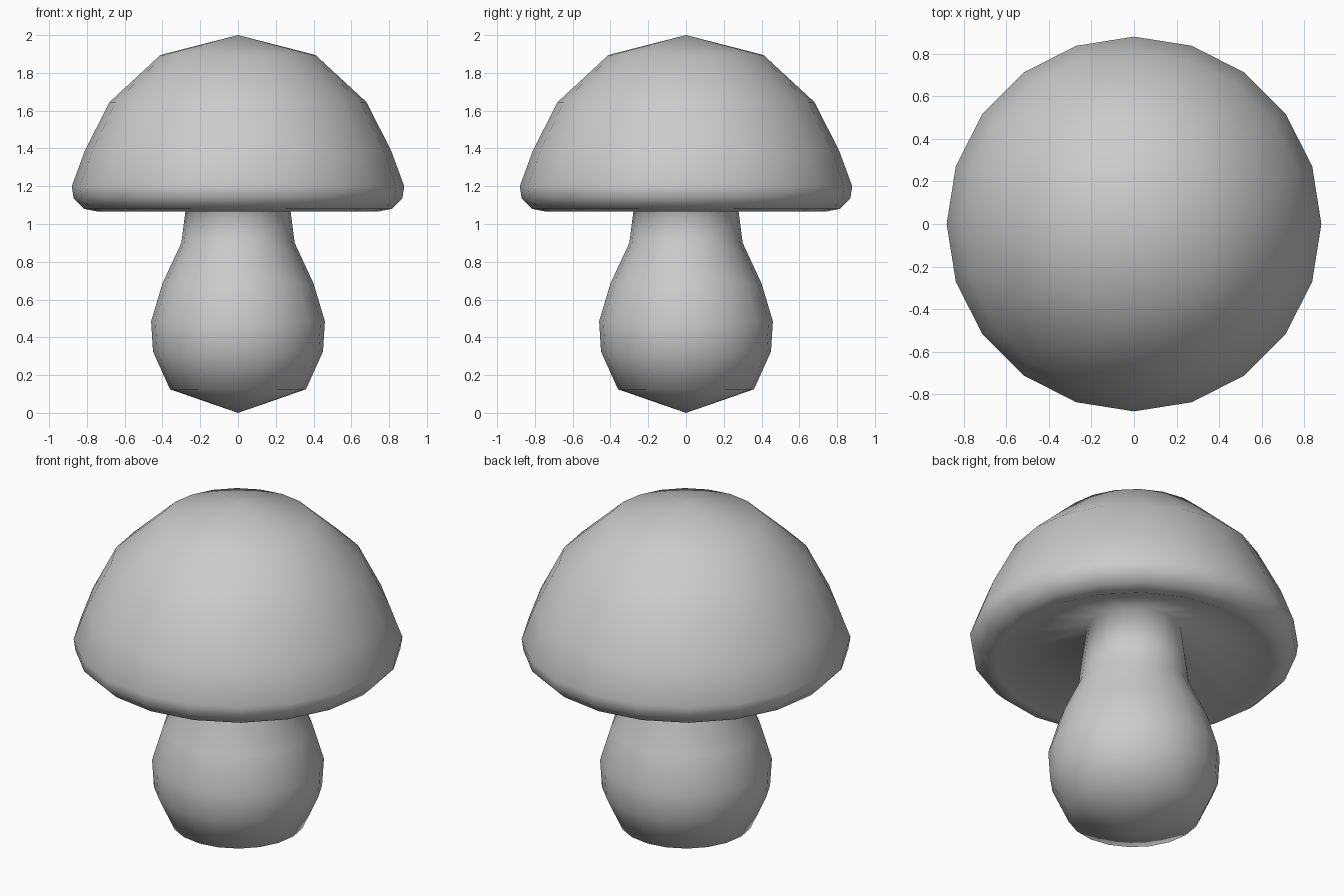
import bpy, bmesh, math

if "Cube" in bpy.data.objects:
    bpy.data.objects.remove(bpy.data.objects["Cube"])

SIDES = 20


def lathe(name, profile):
    """Revolve (radius, z) points around z; zero radius makes a pole."""
    bm = bmesh.new()
    rings = []
    for r, z in profile:
        if r == 0:
            rings.append([bm.verts.new((0, 0, z))] * SIDES)
        else:
            rings.append([bm.verts.new((r * math.cos(math.tau * i / SIDES),
                                        r * math.sin(math.tau * i / SIDES), z))
                          for i in range(SIDES)])
    for a, b in zip(rings, rings[1:]):
        for i in range(SIDES):
            j = (i + 1) % SIDES
            bm.faces.new(list(dict.fromkeys((a[i], a[j], b[j], b[i]))))
    bmesh.ops.recalc_face_normals(bm, faces=bm.faces)
    for f in bm.faces:
        f.smooth = True
    mesh = bpy.data.meshes.new(name)
    bm.to_mesh(mesh)
    bm.free()
    obj = bpy.data.objects.new(name, mesh)
    bpy.context.collection.objects.link(obj)
    return obj


# Bulbous stem, from the ground up into the cap's hollow
stem = [(0, 0), (0.36, 0.125), (0.45, 0.325), (0.46, 0.485),
        (0.40, 0.685), (0.30, 0.90), (0.255, 1.25)]
# Cap, from the hollow underside round the rolled rim to the peak
cap = [(0.255, 1.25), (0.74, 1.065), (0.815, 1.08), (0.87, 1.135),
       (0.88, 1.20), (0.81, 1.39), (0.68, 1.645), (0.41, 1.895), (0, 2.0)]

# Both parts are one continuous skin in the hollow, so join them in one lathe
lathe("mushroom_stem_and_cap", stem + cap[1:])
